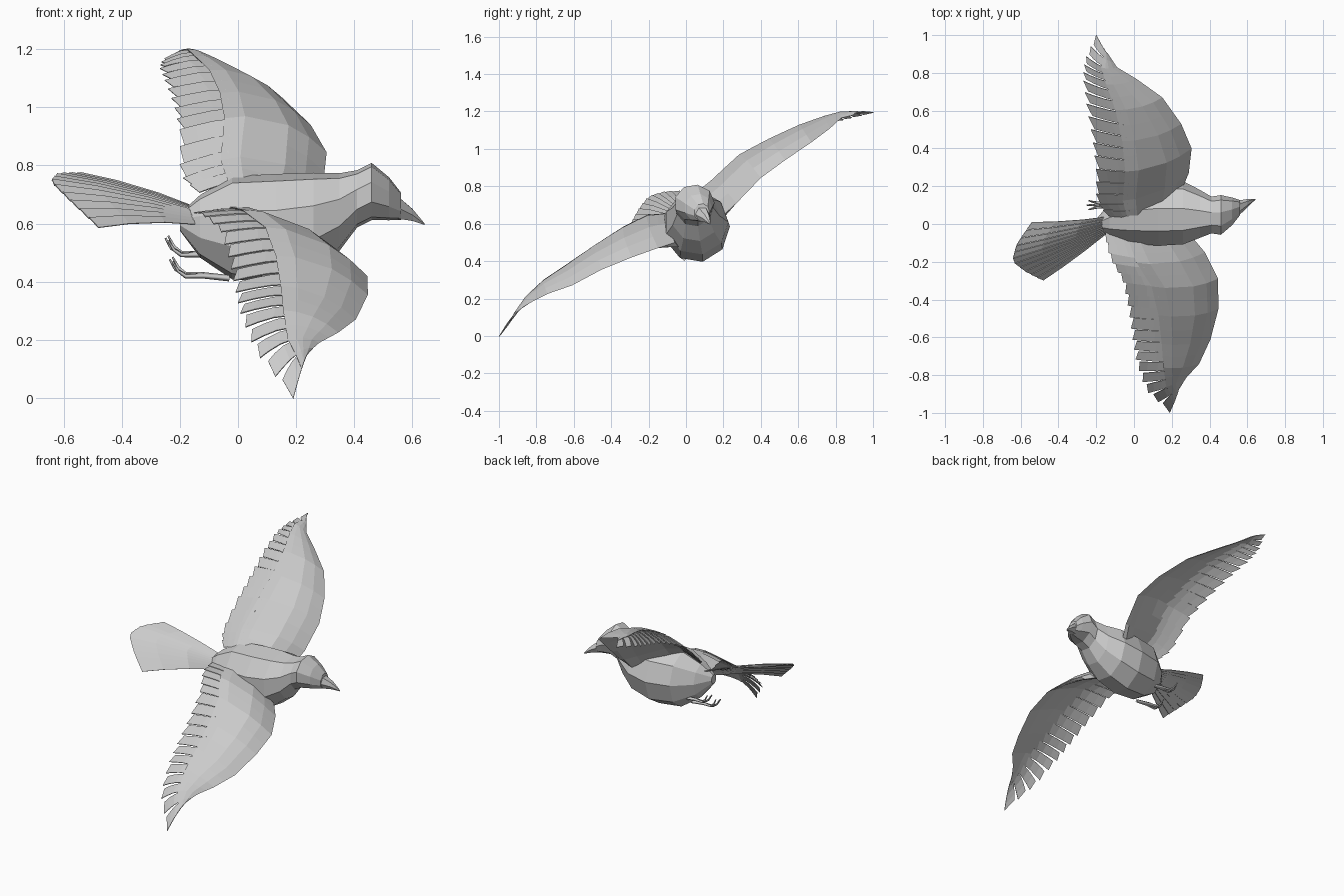
import bpy, bmesh, math
from mathutils import Vector

cube = bpy.data.objects.get("Cube")
if cube:
    bpy.data.objects.remove(cube, do_unlink=True)

grey = bpy.data.materials.new("plain_grey")
grey.use_nodes = True
grey.diffuse_color = (0.6, 0.6, 0.6, 1)
grey.node_tree.nodes["Principled BSDF"].inputs["Base Color"].default_value = (0.6, 0.6, 0.6, 1)

ROLL = 0.54                                     # banked flight pose
UP = Vector((0, -math.sin(ROLL), math.cos(ROLL)))


def make_object(name, bm):
    bmesh.ops.recalc_face_normals(bm, faces=bm.faces)
    mesh = bpy.data.meshes.new(name)
    bm.to_mesh(mesh)
    bm.free()
    mesh.materials.append(grey)
    obj = bpy.data.objects.new(name, mesh)
    bpy.context.collection.objects.link(obj)
    return obj


def loft(name, rings):
    """Skin closed rings of equal length and cap both ends."""
    bm = bmesh.new()
    rows = [[bm.verts.new(p) for p in ring] for ring in rings]
    n = len(rows[0])
    for a, b in zip(rows, rows[1:]):
        for i in range(n):
            j = (i + 1) % n
            bm.faces.new((a[i], a[j], b[j], b[i]))
    bm.faces.new(rows[0])
    bm.faces.new(rows[-1])
    return make_object(name, bm)


def along(points, t):
    """Point on an evenly spaced polyline, t from 0 to 1."""
    f = t * (len(points) - 1)
    i = min(int(f), len(points) - 2)
    return Vector(points[i]).lerp(Vector(points[i + 1]), f - i)


def feathers(name, strips, thickness=0.004):
    """Each strip is a list of left/right point pairs from root to tip."""
    bm = bmesh.new()
    for strip in strips:
        rows = [[bm.verts.new(p) for p in pair] for pair in strip]
        for a, b in zip(rows, rows[1:]):
            bm.faces.new((a[0], a[1], b[1], b[0]))
    obj = make_object(name, bm)
    mod = obj.modifiers.new("thickness", 'SOLIDIFY')
    mod.thickness = thickness
    mod.offset = 0
    return obj


def oval(x, cy, cz, ry, rz, sides=9):
    ring = []
    for i in range(sides):
        a = math.tau * i / sides + ROLL + math.pi / 2
        ring.append(Vector((x, cy + ry * math.cos(a), cz + rz * math.sin(a))))
    return ring


# Body, neck and head
loft("body", [oval(*r) for r in (
    (-.20, 0, .605, .025, .03), (-.13, .02, .59, .09, .11), (-.02, .045, .585, .155, .18),
    (.13, .055, .583, .18, .19), (.26, .055, .605, .172, .172), (.35, .05, .64, .13, .135),
    (.41, .045, .685, .10, .10), (.46, .045, .71, .108, .10), (.52, .065, .685, .075, .075),
    (.56, .085, .66, .042, .048))])

# Beak, hooked slightly downward
loft("beak", [oval(*r, sides=6) for r in (
    (.55, .082, .655, .042, .044), (.60, .11, .63, .022, .024), (.642, .13, .598, .002, .003))])


def build_wing(side, lead, trail, arch, count=17):
    def surface(s, c, drop=0):
        """s runs root to tip, c runs leading edge to feather tips."""
        p = along(lead, s).lerp(along(trail, s), c)
        camber = arch * (1 - 0.85 * s ** 2) * math.sin(math.pi * c ** 0.85)
        return p + UP * (camber - drop)

    def cover_end(s):
        return 0.72 - 0.3 * s ** 2

    # Thick covered front of the wing, deepest at the shoulder
    rings = []
    steps = 2 * (len(lead) - 1)
    for k in range(steps + 1):
        s = k / steps
        thick = 0.028 * (1 - 0.8 * s) + 0.08 * max(0, 1 - 4 * s)
        end = cover_end(s)
        rings.append([surface(s, 0), surface(s, .12), surface(s, .26), surface(s, end - .14),
                      surface(s, end), surface(s, end - .01, .006), surface(s, end - .2, thick * .6),
                      surface(s, .2, thick), surface(s, .06, thick * .6)])
    loft(side + "_wing", rings)

    # Flight feathers: shallow steps inboard, separate fingers at the tip
    strips = []
    for i in range(count):
        s0, s1 = i / count, (i + 1) / count
        start = cover_end(s1) - 0.05
        gap = 0.3 * max(0, s0 - 0.4) / count
        strip = []
        for taper in (0, .35, .7, 1):
            c = start + (1 - start) * taper
            sweep = 0.2 * (1 - taper)
            inner = s0 - sweep * s0 ** 2 * (1 - s0) + gap * taper
            outer = s1 - sweep * s1 ** 2 * (1 - s1) - gap * taper * (i < count - 1)
            strip.append((surface(inner, c - (0.02 + 0.06 * s0) * taper, .007),
                          surface(outer, c, .003)))
        strips.append(strip)
    feathers(side + "_flight_feathers", strips)


build_wing("left",
           [(.24, .15, .60), (.29, .27, .71), (.305, .40, .845), (.25, .53, .94),
            (.15, .67, 1.035), (.01, .77, 1.11), (-.09, .83, 1.165), (-.13, .89, 1.18)],
           [(-.14, .04, .71), (-.20, .12, .77), (-.20, .28, .92), (-.22, .45, 1.01),
            (-.25, .62, 1.09), (-.27, .77, 1.14), (-.26, .87, 1.165), (-.20, 1, 1.197)], .11)
build_wing("right",
           [(.30, -.06, .50), (.375, -.15, .47), (.445, -.29, .42), (.447, -.45, .355),
            (.405, -.61, .27), (.345, -.74, .225), (.28, -.81, .19), (.24, -.87, .155)],
           [(-.16, -.04, .64), (-.13, -.18, .64), (-.06, -.30, .58), (-.03, -.45, .475),
            (-.01, -.60, .375), (.01, -.73, .285), (.06, -.88, .16), (.19, -1, 0)], .095)

# Fanned tail feathers
root = [(-.13, .04, .65), (-.13, -.04, .60)]
tips = [(-.54, .01, .775), (-.62, -.10, .765), (-.645, -.19, .735), (-.57, -.25, .665), (-.48, -.30, .59)]
COUNT = 11
tail = []
for i in range(COUNT):
    strip = []
    for c in (0, .35, .7, 1):
        pair = []
        for k, t in enumerate((i / COUNT, (i + 1) / COUNT)):
            p = along(root, t).lerp(along(tips, t), c)
            bow = 0.015 * math.sin(math.pi * t) + 0.015 * math.sin(math.pi * c)
            pair.append(p + UP * (bow - 0.005 * k))
        strip.append(pair)
    tail.append(strip)
feathers("tail_feathers", tail)


# Tucked feet with curled toes
def tube(name, paths, radius):
    curve = bpy.data.curves.new(name, 'CURVE')
    curve.dimensions = '3D'
    curve.bevel_depth = radius
    curve.bevel_resolution = 0
    curve.use_fill_caps = True
    for path in paths:
        spline = curve.splines.new('POLY')
        spline.points.add(len(path) - 1)
        for i, (point, p) in enumerate(zip(spline.points, path)):
            point.co = (*p, 1)
            point.radius = 1 - 0.7 * i / (len(path) - 1)
    obj = bpy.data.objects.new(name, curve)
    curve.materials.append(grey)
    bpy.context.collection.objects.link(obj)


toe = [(.09, 0, -.01), (0, 0, 0), (-.06, 0, 0), (-.095, 0, .02), (-.115, 0, .055)]
for side, start in (("left", (-.135, .10, .495)), ("right", (-.12, -.01, .422))):
    paths = []
    for spread in (-1, 0, 1):
        paths.append([Vector(start) + Vector((x + abs(spread) * .01 * (i > 2),
                      spread * .006 * i, z + spread * .002 * i))
                      for i, (x, y, z) in enumerate(toe)])
    tube(side + "_foot", paths, 0.011)
